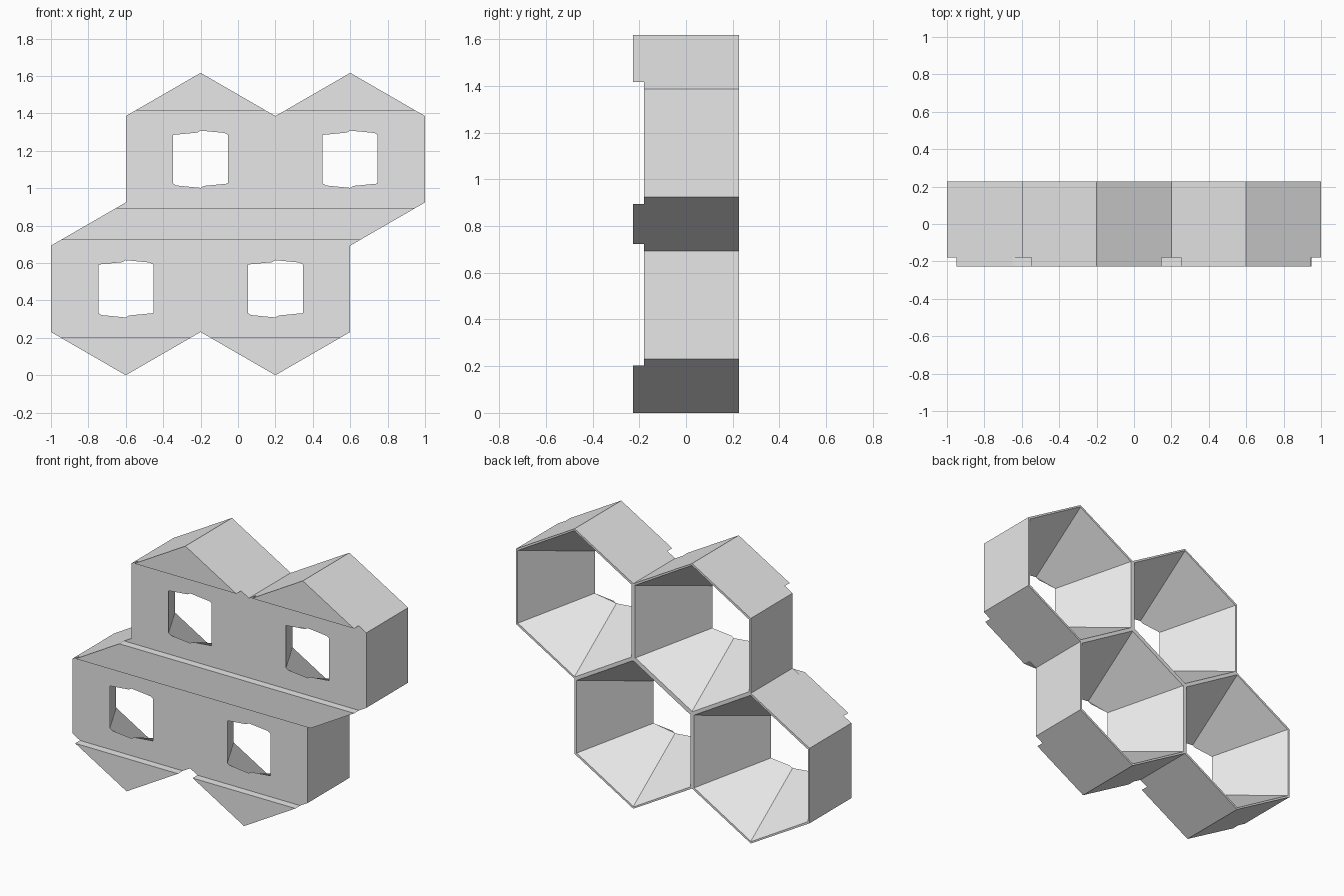
import bpy
import bmesh
from math import sqrt

cube = bpy.data.objects.get("Cube")
if cube:
    bpy.data.objects.remove(cube, do_unlink=True)

HALF_W = 0.4                      # half the width of a cell
SIDE = 2 * HALF_W / sqrt(3)       # length of a cell edge
DEPTH = 0.2267                    # half the depth of the block
RECESS_Y = -0.18                  # depth of the recessed facade
MID_Z = 1.75 * SIDE               # centre height of the block

grey = bpy.data.materials.new("light grey")
grey.diffuse_color = (0.8, 0.8, 0.8, 1)
grey.use_nodes = True
grey.node_tree.nodes["Principled BSDF"].inputs["Base Color"].default_value = (0.8, 0.8, 0.8, 1)


def loft(name, front, back, y_front, y_back):
    """Closed solid between two matching (x, z) outlines."""
    bm = bmesh.new()
    a = [bm.verts.new((x, y_front, z)) for x, z in front]
    b = [bm.verts.new((x, y_back, z)) for x, z in back]
    bm.faces.new(a)
    bm.faces.new(b[::-1])
    for i in range(len(a)):
        j = (i + 1) % len(a)
        bm.faces.new((a[i], b[i], b[j], a[j]))
    bmesh.ops.recalc_face_normals(bm, faces=bm.faces)
    mesh = bpy.data.meshes.new(name)
    bm.to_mesh(mesh)
    bm.free()
    mesh.materials.append(grey)
    obj = bpy.data.objects.new(name, mesh)
    bpy.context.collection.objects.link(obj)
    return obj


def hexagon(cx, cz, half_w, corner, tip):
    return [(cx, cz - tip), (cx + half_w, cz - corner), (cx + half_w, cz + corner),
            (cx, cz + tip), (cx - half_w, cz + corner), (cx - half_w, cz - corner)]


def blend(p, q, t):
    return [(a + (c - a) * t, b + (d - b) * t) for (a, b), (c, d) in zip(p, q)]


# Block of four joined hexagons: half the outline, turned half round for the rest
half = [(-2.5, -1.25), (-1.5, -1.75), (-0.5, -1.25), (0.5, -1.75),
        (1.5, -1.25), (1.5, -0.25), (2.5, 0.25)]
outline = [(x * HALF_W, MID_Z + z * SIDE) for x, z in half + [(-x, -z) for x, z in half]]
block = loft("honeycomb_block", outline, outline, -DEPTH, DEPTH)

cutters = []

# Recessed facade strips, one for each row
for low, high in ((0.202, 0.723), (0.895, 1.416)):
    strip = [(-1.2, low), (1.2, low), (1.2, high), (-1.2, high)]
    cutters.append(loft("facade_recess", strip, strip, -0.4, RECESS_Y))

# Tapered rooms, from a wide open back to a small front window
WALL = 0.012
for cx, cz in ((-0.6, SIDE), (0.2, SIDE), (-0.2, 2.5 * SIDE), (0.6, 2.5 * SIDE)):
    r = SIDE - WALL * 2 / sqrt(3)
    window = hexagon(cx, cz, 0.147, 0.13, 0.153)
    opening = hexagon(cx, cz, HALF_W - WALL, r / 2, r)
    over = 0.02
    step = over / (DEPTH - RECESS_Y)
    cutters.append(loft("room_void", blend(window, opening, -step),
                        blend(window, opening, 1 + step), RECESS_Y - over, DEPTH + over))

for cutter in cutters:
    cutter.hide_render = True
    mod = block.modifiers.new("cut", 'BOOLEAN')
    mod.operation = 'DIFFERENCE'
    mod.solver = 'EXACT'
    mod.object = cutter

# Bake the cuts and discard the cutters
bpy.context.view_layer.update()
graph = bpy.context.evaluated_depsgraph_get()
baked = bpy.data.meshes.new_from_object(block.evaluated_get(graph), depsgraph=graph)
block.modifiers.clear()
block.data = baked
baked.name = "honeycomb_block"
baked.materials.clear()
baked.materials.append(grey)
for poly in baked.polygons:
    poly.material_index = 0
    poly.use_smooth = False
for cutter in cutters:
    bpy.data.objects.remove(cutter, do_unlink=True)
